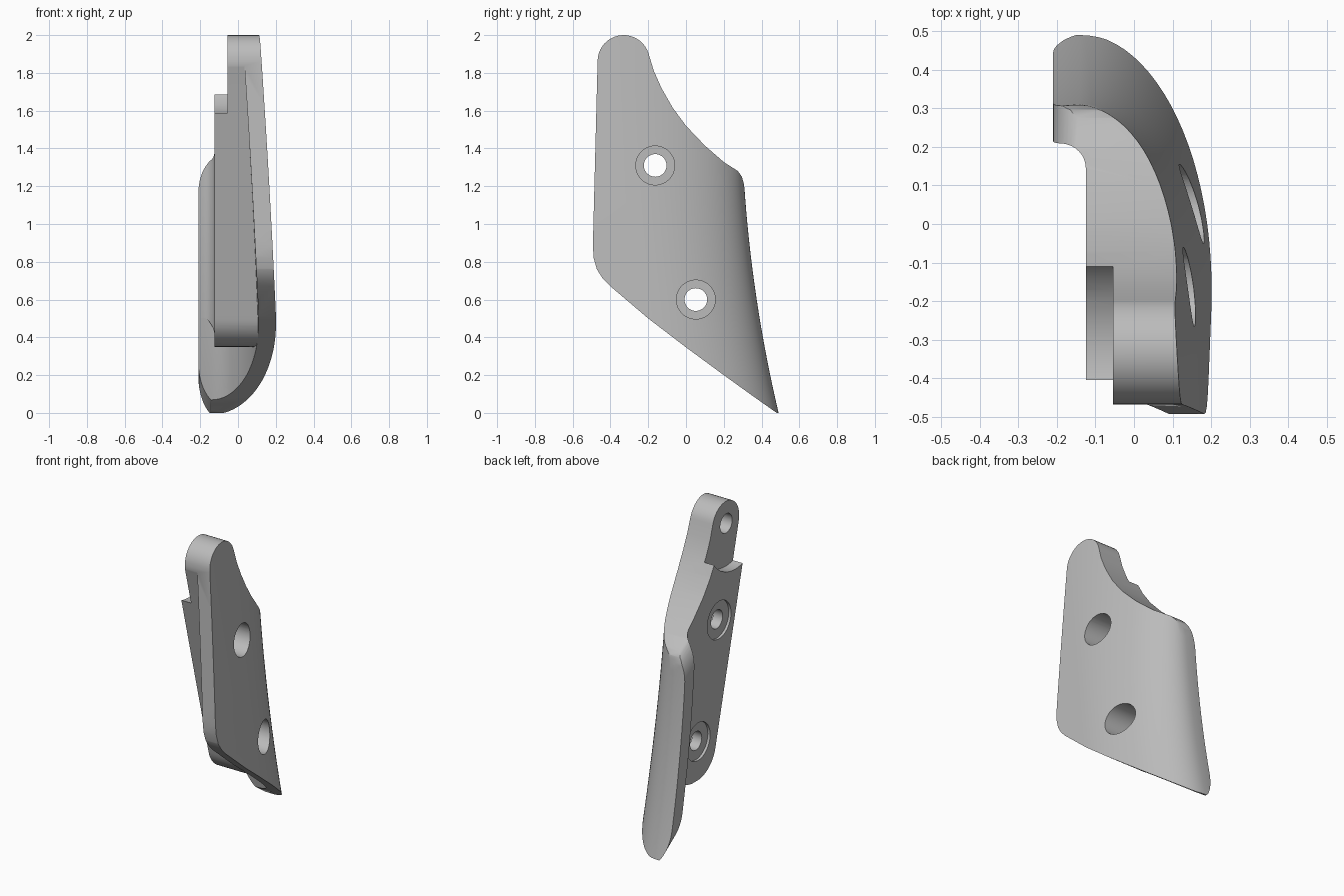
import bpy, bmesh, math

if "Cube" in bpy.data.objects:
    bpy.data.objects.remove(bpy.data.objects["Cube"], do_unlink=True)

grey = bpy.data.materials.new("plain grey")
grey.use_nodes = True
grey.diffuse_color = (0.5, 0.5, 0.5, 1)
grey.node_tree.nodes["Principled BSDF"].inputs["Base Color"].default_value = (0.5, 0.5, 0.5, 1)


def skin(name, rings):
    """Closed solid through a stack of equal rings."""
    bm = bmesh.new()
    rows = [[bm.verts.new(p) for p in ring] for ring in rings]
    n = len(rows[0])
    for a, b in zip(rows, rows[1:]):
        for i in range(n):
            j = (i + 1) % n
            bm.faces.new((a[i], a[j], b[j], b[i]))
    bm.faces.new(rows[0][::-1])
    bm.faces.new(rows[-1])
    bmesh.ops.recalc_face_normals(bm, faces=bm.faces)
    mesh = bpy.data.meshes.new(name)
    bm.to_mesh(mesh)
    bm.free()
    mesh.materials.append(grey)
    ob = bpy.data.objects.new(name, mesh)
    bpy.context.collection.objects.link(ob)
    return ob


def prism_x(name, outline, x0, x1):
    return skin(name, [[(x, y, z) for y, z in outline] for x in (x0, x1)])


def arc(cu, cv, ru, rv, start, end, n):
    angles = [math.radians(start + (end - start) * i / (n - 1)) for i in range(n)]
    return [(cu + ru * math.cos(a), cv + rv * math.sin(a)) for a in angles]


def circle(cy, cz, r, n=48):
    return arc(cy, cz, r, r, 0, 360, n + 1)[:-1]


def combine(ob, tool, operation):
    mod = ob.modifiers.new("cut", 'BOOLEAN')
    mod.operation, mod.solver, mod.object = operation, 'EXACT', tool
    bpy.context.view_layer.objects.active = ob
    bpy.ops.object.modifier_apply(modifier=mod.name)
    bpy.data.objects.remove(tool, do_unlink=True)


# Leaning shell section: side wall position and back wall position by height
def side(z):
    return 0.222 - 0.037 * z - 0.0082 * z * z


def back(z):
    return 0.49 - 0.235 * z + 0.07 * z * z


def shell_section(z, inset):
    sx, by, cy = side(z) - inset, back(z) - inset, -0.14 - 0.16 * z
    pts = [(-0.6, -1), (sx, -1), (sx, -0.7)]
    pts += arc(-0.14, cy, sx + 0.14, by - cy, 0, 90, 25)
    pts += [(-0.18, by - 0.001), (-0.23, by - 0.006), (-0.6, by - 0.08)]
    return [(x, y, z) for x, y in pts]


def pad_clearance(z):
    by = back(z) - 0.093
    pts = [(-0.6, -1), (-0.125, -1)]
    pts += arc(-0.185, by - 0.062, 0.06, 0.06, 0, 90, 9)
    pts += [(-0.23, by - 0.006), (-0.6, by - 0.08)]
    return [(x, y, z) for x, y in pts]


levels = [-0.1 + 2.2 * i / 28 for i in range(29)]
body = skin("guard_plate", [shell_section(z, 0) for z in levels])

# Side outline of the guard
outline = arc(-0.33, 1.862, 0.138, 0.138, 15, 180, 20)
outline += [(-0.493, 0.89), (-0.489, 0.82), (-0.472, 0.76), (-0.44, 0.71), (-0.4, 0.67),
            (-0.2, 0.5), (0, 0.347), (0.2, 0.2), (0.35, 0.092), (0.46, 0.014), (0.48, 0),
            (0.7, 0), (0.7, 1.0), (0.5, 1.02), (0.324, 1.07), (0.313, 1.15), (0.307, 1.21),
            (0.296, 1.25), (0.275, 1.28), (0.2, 1.328), (0.1, 1.415), (0.0, 1.52),
            (-0.07, 1.615), (-0.13, 1.72), (-0.17, 1.81)]
combine(body, prism_x("side_outline", outline, -0.4, 0.5), 'INTERSECT')

# Front outline with rounded flap corners, swept along the slope of the guard
front = [(0.5, 4), (-0.126, 4)] + arc(-0.125, 0.985, 0.085, 0.17, 90, 180, 12)
front += arc(-0.07, 0.18, 0.14, 0.195, 180, 270, 14) + [(0.5, -0.015)]
combine(body, skin("front_outline", [[(x, y, z - 0.7 * (y - 0.46)) for x, z in front]
                                     for y in (-0.8, 0.8)]), 'INTERSECT')

# Hollow behind the shell, leaving the mounting pad standing
hollow = skin("hollow", [shell_section(z, 0.092) for z in levels])
pad = [(-0.6, 2.3), (-0.466, 1.83)] + arc(0.06, 0.54, 0.19, 0.19, 194, 270, 16)
pad += arc(0.1, 0.55, 0.2, 0.2, 270, 360, 16) + [(0.7, 1.2), (0.7, 2.3)]
combine(hollow, prism_x("mounting_pad", pad, -0.9, 0.6), 'DIFFERENCE')
combine(body, hollow, 'DIFFERENCE')
combine(body, skin("pad_clearance", [pad_clearance(z) for z in levels]), 'DIFFERENCE')

# Stepped top tab with a blind hole
combine(body, prism_x("tab_step", circle(-0.33, 1.855, 0.277, 72), -0.7, -0.055), 'DIFFERENCE')
combine(body, prism_x("tab_hole", circle(-0.335, 1.855, 0.062), -0.3, 0.05), 'DIFFERENCE')

# Two bolt holes, bored deep outside and shallow inside
for y, z in ((-0.163, 1.31), (0.052, 0.6)):
    for r, x0, x1 in ((0.06, -0.5, 0.5), (0.103, -0.04, 0.5), (0.122, -0.5, -0.108)):
        combine(body, prism_x("bolt_hole", circle(y, z, r), x0, x1), 'DIFFERENCE')

bpy.ops.object.select_all(action='DESELECT')
body.select_set(True)
bpy.context.view_layer.objects.active = body
bpy.ops.object.shade_smooth_by_angle(angle=math.radians(35))
